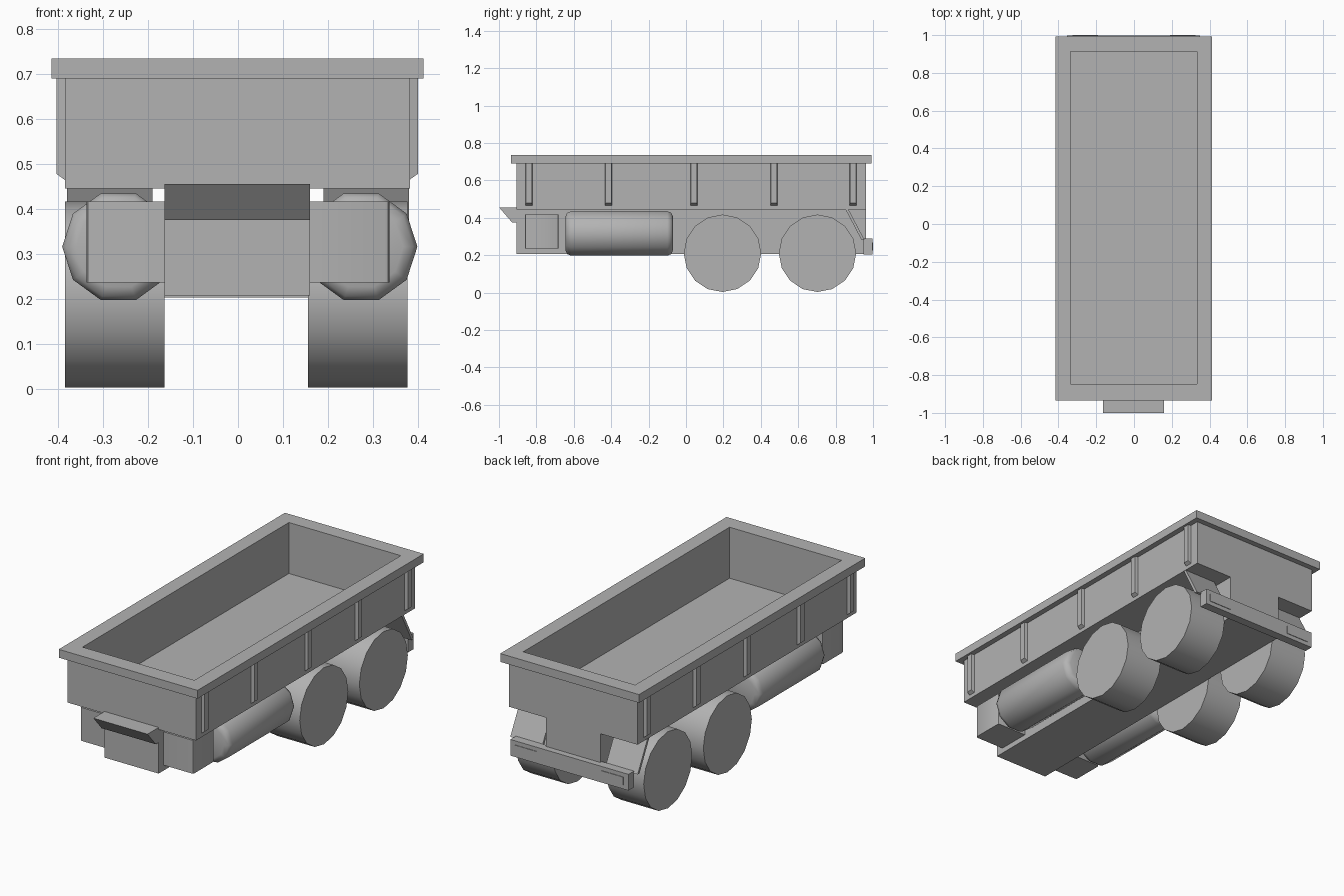
import bpy, bmesh, math
from mathutils import Matrix, Vector

cube = bpy.data.objects.get("Cube")
if cube:
    bpy.data.objects.remove(cube, do_unlink=True)

paint = bpy.data.materials.new("plain_grey")
paint.use_nodes = True
GREY = (0.45, 0.45, 0.45, 1)
paint.diffuse_color = GREY
paint.node_tree.nodes["Principled BSDF"].inputs["Base Color"].default_value = GREY


def finish(bm, name):
    bmesh.ops.recalc_face_normals(bm, faces=bm.faces)
    mesh = bpy.data.meshes.new(name)
    bm.to_mesh(mesh)
    bm.free()
    obj = bpy.data.objects.new(name, mesh)
    obj.data.materials.append(paint)
    bpy.context.collection.objects.link(obj)
    return obj


def box_mesh(x0, x1, y0, y1, z0, z1):
    bm = bmesh.new()
    size = Matrix.Diagonal((x1 - x0, y1 - y0, z1 - z0, 1))
    centre = Matrix.Translation(((x0 + x1) / 2, (y0 + y1) / 2, (z0 + z1) / 2))
    bmesh.ops.create_cube(bm, size=1, matrix=centre @ size)
    return bm


def box(name, *bounds):
    return finish(box_mesh(*bounds), name)


def extrude_yz(name, points, x0, x1):
    """Side profile extruded across the width."""
    bm = bmesh.new()
    face = bm.faces.new([bm.verts.new((x0, y, z)) for y, z in points])
    new = bmesh.ops.extrude_face_region(bm, geom=[face])["geom"]
    verts = [v for v in new if isinstance(v, bmesh.types.BMVert)]
    bmesh.ops.translate(bm, verts=verts, vec=(x1 - x0, 0, 0))
    return finish(bm, name)


def cylinder(name, radius, length, axis, centre, sides, bevel=0):
    bm = bmesh.new()
    # Turn so that one corner of the polygon points straight up
    turn = (Matrix.Rotation(math.pi / 2, 4, 'Y') if axis == 'X'
            else Matrix.Rotation(math.pi / 2, 4, 'X') @ Matrix.Rotation(math.pi / 2, 4, 'Z'))
    bmesh.ops.create_cone(bm, cap_ends=True, segments=sides, radius1=radius,
                          radius2=radius, depth=length,
                          matrix=Matrix.Translation(centre) @ turn)
    if bevel:
        rims = {e for f in bm.faces if len(f.verts) == sides for e in f.edges}
        bmesh.ops.bevel(bm, geom=list(rims), offset=bevel, segments=2,
                        profile=0.5, affect='EDGES')
    return smooth(finish(bm, name), 50)


def smooth(obj, angle):
    bpy.ops.object.select_all(action='DESELECT')
    obj.select_set(True)
    bpy.context.view_layer.objects.active = obj
    bpy.ops.object.shade_smooth_by_angle(angle=math.radians(angle))
    return obj


# Open load bed: box with a wide lip and a sunken floor
bm = box_mesh(-0.385, 0.383, -0.905, 0.963, 0.445, 0.69)
top = max(bm.faces, key=lambda f: f.calc_center_median().z)


def ring(x0, x1, y0, y1, z):
    """Extrude the current top face to a new rectangle."""
    global top
    old = top.calc_center_median()
    xs, ys = old.x, old.y
    new = bmesh.ops.extrude_face_region(bm, geom=[top])["geom"]
    bmesh.ops.delete(bm, geom=[top], context='FACES_ONLY')
    top = next(g for g in new if isinstance(g, bmesh.types.BMFace))
    for v in top.verts:
        v.co = Vector((x0 if v.co.x < xs else x1, y0 if v.co.y < ys else y1, z))


RIM = (-0.415, 0.413, -0.935, 0.993)
WELL = (-0.335, 0.333, -0.847, 0.912)
ring(*RIM, 0.69)
ring(*RIM, 0.735)
ring(*WELL, 0.735)
ring(*WELL, 0.46)
finish(bm, "load_bed")

# Central chassis and the sloped front visor
box("chassis", -0.163, 0.16, -0.905, 0.963, 0.207, 0.45)
extrude_yz("front_visor", [(-1, 0.456), (-0.9, 0.456), (-0.9, 0.375), (-0.93, 0.375)],
           -0.163, 0.16)

for side, label in ((1, "left"), (-1, "right")):
    # Bed ribs with tapered feet
    for i, y in enumerate((-0.84, -0.415, 0.042, 0.47, 0.893)):
        bm = box_mesh(0.37, 0.402, y - 0.022, y + 0.022, 0.455, 0.7)
        for v in bm.verts:
            if v.co.x > 0.39:
                v.co.y += 0.006 if v.co.y < y else -0.006
                if v.co.z < 0.5:
                    v.co.z = 0.478
            v.co.x = v.co.x * side - 0.002
        finish(bm, f"{label}_rib_{i + 1}")

    # Wheels
    for place, y in (("middle", 0.195), ("rear", 0.703)):
        cylinder(f"{label}_{place}_wheel", 0.207, 0.221, 'X',
                 (side * 0.27 - 0.004, y, 0.21), 16)

    # Fuel tank and equipment box
    cylinder(f"{label}_tank", 0.125, 0.575, 'Y',
             (side * 0.27 + 0.004, -0.357, 0.316), 10, 0.03)
    bm = box_mesh(*sorted((side * 0.15, side * 0.337)), -0.862, -0.682, 0.236, 0.416)
    outer = [e for e in bm.edges
             if all(v.co.x * side > 0.3 for v in e.verts)
             and abs(e.verts[0].co.z - e.verts[1].co.z) > 0.1]
    bmesh.ops.bevel(bm, geom=outer, offset=0.01, segments=2, profile=0.5, affect='EDGES')
    smooth(finish(bm, f"{label}_equipment_box"), 40)

    # Slanted mudguard
    extrude_yz(f"{label}_mudguard", [(0.85, 0.45), (0.866, 0.45), (0.955, 0.28), (0.939, 0.28)],
               side * 0.19, side * 0.38)

    # Rear lamps
    box(f"{label}_rear_lamp", *sorted((side * 0.19, side * 0.325)), 0.995, 1.0, 0.225, 0.268)

# Rear bumper
box("rear_bumper", -0.355, 0.35, 0.95, 0.997, 0.203, 0.29)
